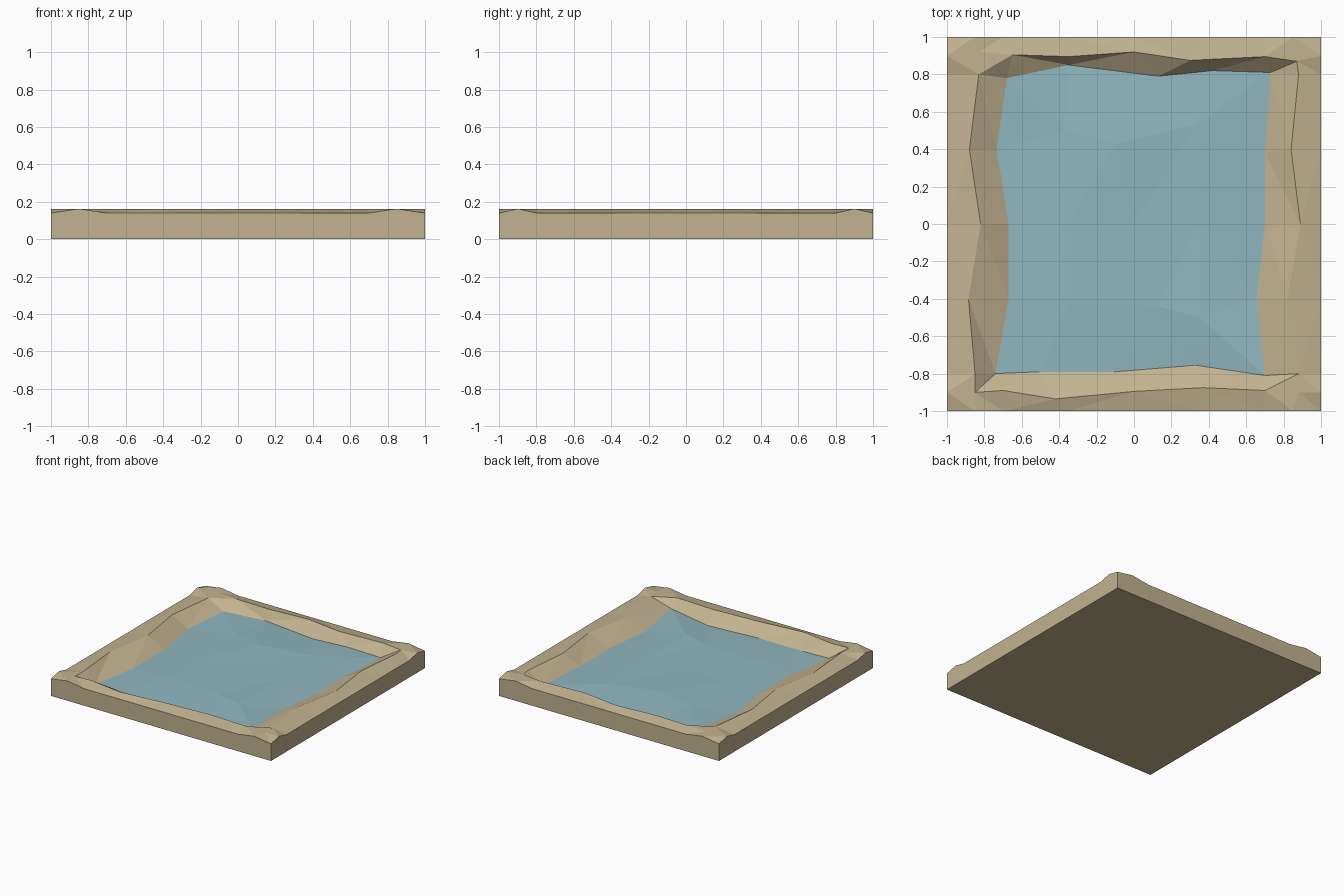
import bpy
import bmesh

cube = bpy.data.objects.get("Cube")
if cube:
    bpy.data.objects.remove(cube, do_unlink=True)


def make_material(name, rgb):
    mat = bpy.data.materials.new(name)
    mat.use_nodes = True
    mat.diffuse_color = (*rgb, 1)
    mat.node_tree.nodes["Principled BSDF"].inputs["Base Color"].default_value = (*rgb, 1)
    return mat


sand = make_material("sand", (0.54, 0.45, 0.28))
water = make_material("water", (0.28, 0.47, 0.52))

# Regular lattice of the tile: edge, crest and shore lines on each side
XS = [-1, -0.85, -0.7, -0.35, 0, 0.35, 0.7, 0.85, 1]
YS = [-1, -0.9, -0.8, -0.4, 0, 0.4, 0.8, 0.9, 1]
LAST = len(XS) - 1
EDGE, CREST, BED, SWELL = 0.14, 0.163, 0.086, 0.1
point = {}
for i, x in enumerate(XS):
    for j, y in enumerate(YS):
        ring = min(i, j, LAST - i, LAST - j)
        z = (EDGE, CREST, BED, SWELL)[min(ring, 3)]
        # the crests run out through the edges beside each corner
        if ring == 0 and (i in (1, LAST - 1) or j in (1, LAST - 1)):
            z = CREST
        point[i, j] = [x, y, z]


def wander_row(j, path):
    """Move the middle points of a row onto an uneven path."""
    for i, (x, y) in enumerate(path, 2):
        point[i, j][:2] = x, y


def wander_column(i, offsets):
    """Shift the points of a column sideways."""
    for j, x in enumerate(offsets, 9 - len(offsets) - (9 - len(offsets)) // 2):
        point[i, j][0] = x


# Uneven crests of the bank
wander_row(1, [(-0.7, -0.89), (-0.42, -0.935), (0, -0.895), (0.37, -0.875), (0.7, -0.89)])
wander_row(7, [(-0.65, 0.905), (-0.35, 0.895), (0, 0.92), (0.3, 0.875), (0.7, 0.895)])
wander_column(1, [-0.85, -0.85, -0.885, -0.82, -0.88, -0.83, -0.83])
wander_column(7, [0.88, 0.88, 0.82, 0.89, 0.84, 0.88, 0.87])
point[7, 7][1] = 0.87
point[1, 7][1] = 0.92

# Uneven shoreline
wander_row(2, [(-0.74, -0.8), (-0.5, -0.79), (-0.1, -0.79), (0.33, -0.755), (0.7, -0.81)])
wander_row(6, [(-0.68, 0.78), (-0.35, 0.85), (0.13, 0.79), (0.42, 0.82), (0.73, 0.81)])
wander_column(2, [-0.67, -0.67, -0.735])
wander_column(6, [0.655, 0.7, 0.7])
point[2, 6][2] = 0.1
point[6, 2][2] = 0.105

# Gentle ripples on the water
wander_row(5, [(-0.735, 0.4), (-0.37, 0.5), (-0.1, 0.43), (0.33, 0.53), (0.7, 0.38)])
wander_row(3, [(-0.67, -0.4), (-0.35, -0.42), (0.13, -0.44), (0.35, -0.5), (0.655, -0.4)])
point[4, 5][2] += 0.01
point[5, 3][2] += 0.01


def is_water(i, j):
    return 2 <= i < LAST - 2 and 2 <= j < LAST - 2


def build_patch(name, wet, mat):
    """Make the cells of one kind; the bank also gets walls and a base."""
    bm = bmesh.new()
    verts = {}

    def vert(key):
        if key not in verts:
            verts[key] = bm.verts.new(point[key])
        return verts[key]

    for i in range(LAST):
        for j in range(LAST):
            if is_water(i, j) == wet:
                bm.faces.new([vert(k) for k in ((i, j), (i + 1, j), (i + 1, j + 1), (i, j + 1))])
    bmesh.ops.triangulate(bm, faces=bm.faces[:])
    if not wet:
        rim = [(i, 0) for i in range(LAST)] + [(LAST, j) for j in range(LAST)]
        rim += [(LAST - i, LAST) for i in range(LAST)] + [(0, LAST - j) for j in range(LAST)]
        top = [verts[k] for k in rim]
        low = [bm.verts.new((v.co.x, v.co.y, 0)) for v in top]
        for n in range(len(top)):
            bm.faces.new((low[n - 1], low[n], top[n], top[n - 1]))
        bm.faces.new(low[::-1])
    mesh = bpy.data.meshes.new(name)
    bm.to_mesh(mesh)
    bm.free()
    mesh.materials.append(mat)
    obj = bpy.data.objects.new(name, mesh)
    bpy.context.collection.objects.link(obj)


build_patch("sand_bank", False, sand)
build_patch("pond_water", True, water)
